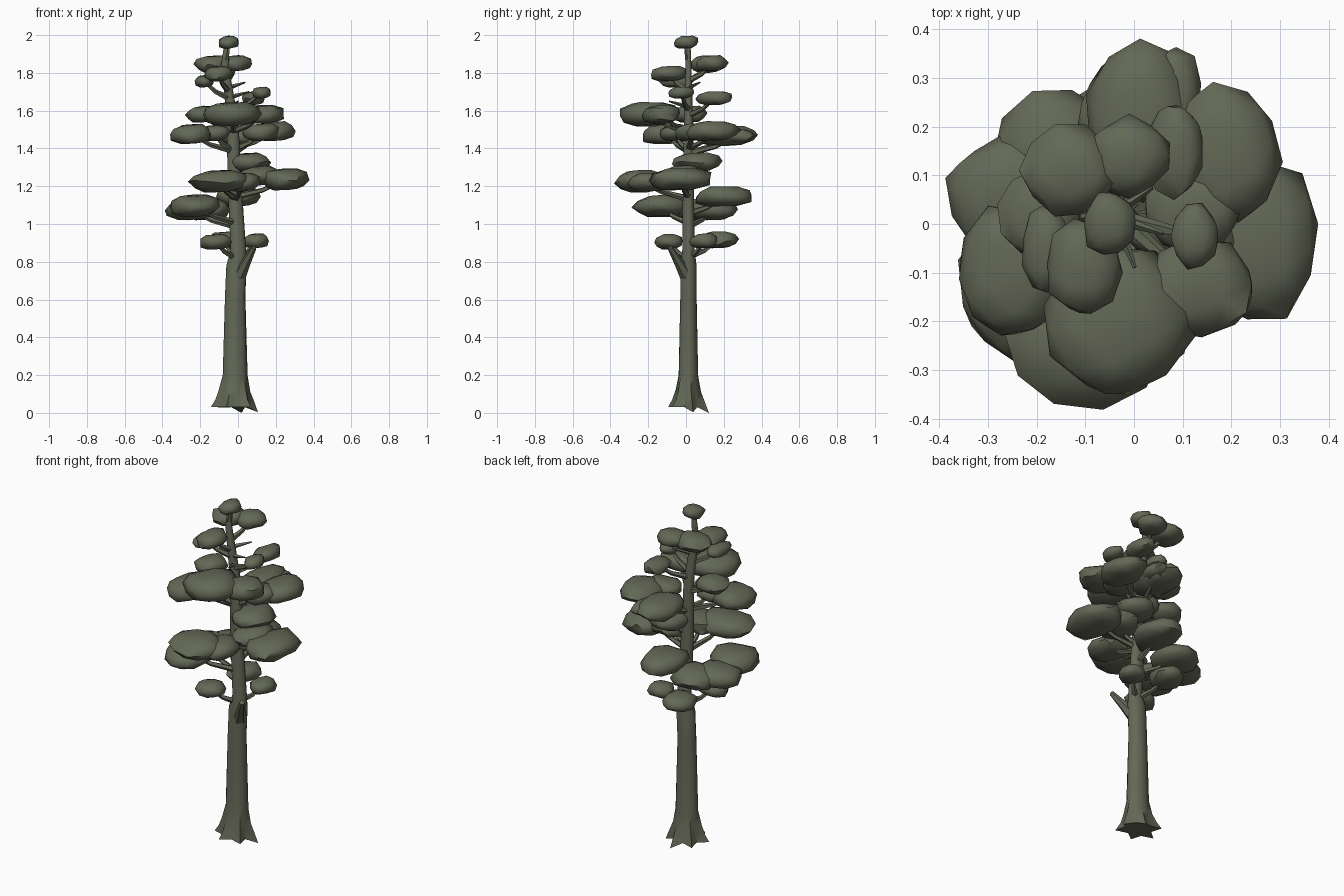
import bpy, bmesh, math, random
from mathutils import Vector, Matrix

if "Cube" in bpy.data.objects:
    bpy.data.objects.remove(bpy.data.objects["Cube"])
random.seed(4)

COLOUR = (0.125, 0.138, 0.092, 1)
bark_and_leaf = bpy.data.materials.new("olive_green")
bark_and_leaf.use_nodes = True
bark_and_leaf.diffuse_color = COLOUR
shader = bark_and_leaf.node_tree.nodes["Principled BSDF"]
shader.inputs["Base Color"].default_value = COLOUR
shader.inputs["Roughness"].default_value = 0.9


def finish(bm, name):
    """Turn the bmesh into a smooth-shaded object that keeps its sharp edges."""
    bmesh.ops.recalc_face_normals(bm, faces=bm.faces)
    mesh = bpy.data.meshes.new(name)
    bm.to_mesh(mesh)
    bm.free()
    mesh.materials.append(bark_and_leaf)
    part = bpy.data.objects.new(name, mesh)
    bpy.context.collection.objects.link(part)
    bpy.ops.object.select_all(action='DESELECT')
    part.select_set(True)
    bpy.context.view_layer.objects.active = part
    bpy.ops.object.shade_smooth_by_angle(angle=math.radians(50))


def loft(bm, rings):
    """Skin a list of vertex rings and cap both ends."""
    for lower, upper in zip(rings, rings[1:]):
        for i in range(len(lower)):
            bm.faces.new((lower[i - 1], lower[i], upper[i], upper[i - 1]))
    bm.faces.new(rings[0])
    bm.faces.new(rings[-1])


def limb(name, points, thick, thin, sides=5):
    """Tapered branch through a few points."""
    bm = bmesh.new()
    points = [Vector(p) for p in points]
    direction = (points[-1] - points[0]).to_track_quat('Z', 'Y')
    rings = []
    for k, point in enumerate(points):
        radius = thick + (thin - thick) * k / (len(points) - 1)
        ring = []
        for i in range(sides):
            turn = Matrix.Rotation(math.tau * i / sides, 3, 'Z')
            ring.append(bm.verts.new(point + direction @ (turn @ Vector((radius, 0, 0)))))
        rings.append(ring)
    loft(bm, rings)
    finish(bm, name)


# Trunk stations from root to tip: sideways lean, height, radius
STATIONS = [Vector(s) for s in (
    (-.02, .03, .085), (-.015, .2, .064), (-.015, .62, .055), (-.008, .78, .055),
    (.002, .86, .042), (-.02, 1.25, .037), (-.028, 1.55, .031),
    (-.07, 1.84, .02), (-.06, 1.95, .014))]


def station_at(height):
    for low, high in zip(STATIONS, STATIONS[1:]):
        if height <= high.y:
            return low.lerp(high, (height - low.y) / (high.y - low.y))
    return STATIONS[-1]


def trunk_point(height):
    return Vector((station_at(height).x, .013, height))


# Trunk whose alternate corners flare out into pointed roots
SIDES = 12
bm = bmesh.new()
rings = []
heights = [s.y for s in STATIONS] + [.07, .12]
for height in sorted(heights):
    radius = station_at(height).z
    flare = .8 * math.exp(-height / .07)
    ring = []
    for i in range(SIDES):
        angle = math.tau * (i + .4) / SIDES
        is_root = i % 2 == 0
        reach = radius * (1 + flare * (random.uniform(.9, 1.25) if is_root else -.2))
        drop = .06 * flare * max(0, math.cos(angle - .8)) if is_root else 0
        squash = .8 + .2 * flare
        offset = Vector((math.cos(angle) * reach, math.sin(angle) * reach * squash, -drop))
        ring.append(bm.verts.new(trunk_point(height) + offset))
    rings.append(ring)
min(rings[0], key=lambda v: v.co.z).co.z = 0
loft(bm, rings)
finish(bm, "trunk")


def cushion(name, x, y, z, width, depth):
    """Flattened, slightly lumpy foliage pad on a limb from the trunk."""
    bm = bmesh.new()
    bmesh.ops.create_icosphere(bm, subdivisions=2, radius=1)
    spin = Matrix.Rotation(random.uniform(0, math.tau), 3, 'Z')
    thickness = .016 + .34 * min(width, depth)
    centre = Vector((x, y, z))
    for v in bm.verts:
        p = spin @ v.co * random.uniform(.94, 1.12)
        rim = math.hypot(p.x, p.y)
        lift = .14 * rim * math.sin(3 * p.x + 2 * p.y)
        p.z = max(-.9, min(.95, p.z * 1.1)) + lift
        v.co = centre + Vector((p.x * width, p.y * depth, p.z * thickness))
    finish(bm, name)
    start = trunk_point(z - .09)
    elbow = start.lerp(centre, .55) - Vector((0, 0, .015))
    limb(name + "_limb", (start, elbow, centre), .018, .008)


def tier(level, **pads):
    for place, pad in pads.items():
        cushion(f"{level}_{place}_foliage", *pad)


# Foliage tiers from tip to bottom: centre, half width, half depth
tier("tip", middle=(-.05, 0, 1.962, .055, .065))
tier("upper",
     back_right=(-.13, .11, 1.845, .095, .09),
     back_left=(-.01, .14, 1.85, .08, .08),
     front=(-.105, -.09, 1.795, .075, .095),
     right=(-.18, -.05, 1.755, .05, .09))
tier("small",
     left=(.125, -.025, 1.695, .048, .065),
     back=(.085, .15, 1.665, .06, .095))
tier("high",
     front=(-.03, -.2, 1.58, .145, .155),
     front_left=(.13, -.13, 1.58, .12, .1),
     right=(-.19, .02, 1.58, .085, .09))
tier("middle",
     right=(-.25, -.1, 1.475, .11, .135),
     inner_right=(-.13, -.06, 1.48, .085, .08),
     left=(.19, .14, 1.49, .11, .14),
     inner_left=(.12, .03, 1.485, .1, .09),
     back=(.015, .215, 1.465, .11, .16),
     rear=(.08, .27, 1.465, .06, .09))
tier("inner", left=(.06, .06, 1.325, .105, .125))
tier("low",
     front=(-.1, -.24, 1.225, .15, .13),
     front_left=(.02, -.19, 1.22, .1, .12),
     left=(.25, -.03, 1.235, .125, .17),
     inner_left=(.11, -.01, 1.255, .11, .12))
tier("lower",
     back=(.0, .2, 1.145, .115, .155),
     right=(-.23, -.13, 1.095, .13, .15),
     back_right=(-.25, .06, 1.075, .13, .12),
     rear=(-.16, .14, 1.075, .12, .13))
tier("bottom",
     right=(-.12, -.09, .905, .085, .075),
     rear=(-.08, .17, .915, .085, .1),
     back=(.095, .095, .91, .07, .075))

# Forked stub under the lowest foliage
limb("forked_stub", ((.01, 0, .73), (.045, -.04, .8), (.085, -.085, .875)), .036, .014, 6)

# Bare twigs near the top of the crown
for i in range(3):
    root = trunk_point(1.62 + .05 * i)
    heading = Matrix.Rotation(.9 * i - 1.2, 3, 'Z') @ Vector((.11, 0, .03))
    limb(f"bare_twig_{i + 1}", (root, root + heading), .014, .004, 4)
